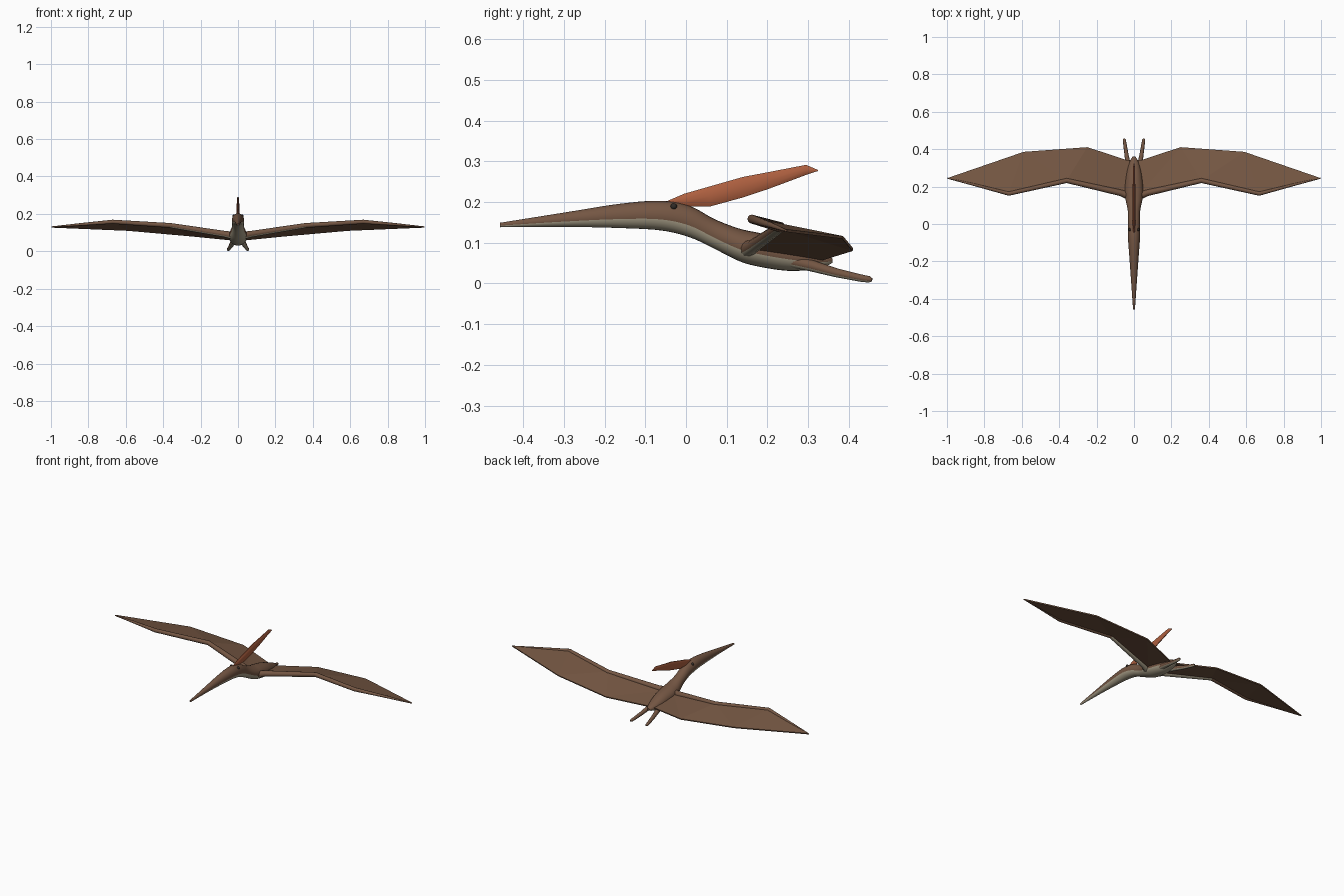
import bpy, bmesh, math
from mathutils import Vector

if "Cube" in bpy.data.objects:
    bpy.data.objects.remove(bpy.data.objects["Cube"])


def material(name, rgb):
    m = bpy.data.materials.new(name)
    m.diffuse_color = (*rgb, 1)
    m.use_nodes = True
    m.node_tree.nodes["Principled BSDF"].inputs["Base Color"].default_value = m.diffuse_color
    return m


BROWN = material("brown hide", (0.175, 0.093, 0.056))
BELLY = material("pale belly", (0.40, 0.35, 0.25))
SKIN = material("wing skin", (0.18, 0.096, 0.056))
ORANGE = material("crest orange", (0.42, 0.115, 0.05))
DARK = material("eye dark", (0.03, 0.024, 0.02))


def finish(name, bm, mats, mirror=False, smooth=40):
    bmesh.ops.recalc_face_normals(bm, faces=bm.faces)
    me = bpy.data.meshes.new(name)
    bm.to_mesh(me)
    bm.free()
    for m in mats:
        me.materials.append(m)
    ob = bpy.data.objects.new(name, me)
    bpy.context.collection.objects.link(ob)
    if mirror:
        ob.modifiers.new("mirror", 'MIRROR').use_mirror_merge = False
    if smooth:
        bpy.ops.object.select_all(action='DESELECT')
        ob.select_set(True)
        bpy.context.view_layer.objects.active = ob
        bpy.ops.object.shade_smooth_by_angle(angle=math.radians(smooth))
    return ob


def loft(name, rings, mats, sides=24, pale_below=None, pale_rings=999, **kw):
    """Skin ellipses given as (centre, side vector, up vector)."""
    bm = bmesh.new()
    loops = []
    for c, s, u in rings:
        loops.append([bm.verts.new(c + s * math.cos(a) + u * math.sin(a))
                      for a in (2 * math.pi * j / sides for j in range(sides))])
    for i, (a, b) in enumerate(zip(loops, loops[1:])):
        for j in range(sides):
            k = (j + 1) % sides
            f = bm.faces.new((a[j], a[k], b[k], b[j]))
            mid = math.sin(2 * math.pi * (j + 0.5) / sides)
            if pale_below is not None and mid < pale_below and i < pale_rings:
                f.material_index = 1
    bm.faces.new(loops[0])
    bm.faces.new(loops[-1])
    return finish(name, bm, mats, **kw)


def spline(rows, steps):
    """Catmull-Rom through rows of numbers."""
    rows = [Vector(r) for r in rows]
    out = []
    for i in range(len(rows) - 1):
        p0, p1 = rows[max(i - 1, 0)], rows[i]
        p2, p3 = rows[i + 1], rows[min(i + 2, len(rows) - 1)]
        for s in range(steps):
            t = s / steps
            out.append(0.5 * (2 * p1 + (p2 - p0) * t
                              + (2 * p0 - 5 * p1 + 4 * p2 - p3) * t * t
                              + (3 * p1 - p0 - 3 * p2 + p3) * t ** 3))
    return out + [rows[-1]]


def sections(rows):
    """Upright ellipses from (y, top, bottom, half width)."""
    return [(Vector((0, y, (t + b) / 2)), Vector((w, 0, 0)), Vector((0, 0, (t - b) / 2)))
            for y, t, b, w in rows]


def tube(rows):
    """Rings across a path of (x, y, z, radius)."""
    pts = [Vector(r[:3]) for r in rows]
    rings = []
    for i, p in enumerate(pts):
        d = (pts[min(i + 1, len(pts) - 1)] - pts[max(i - 1, 0)]).normalized()
        s = d.cross(Vector((0, 0, 1))).normalized()
        rings.append((p, s * rows[i][3], s.cross(d) * rows[i][3]))
    return rings


# Beak, head, neck, trunk and tail in one smooth skin
body = [(-0.457, 0.149, 0.138, 0.005), (-0.30, 0.174, 0.139, 0.016),
        (-0.16, 0.196, 0.136, 0.026), (-0.06, 0.203, 0.130, 0.033),
        (0.01, 0.190, 0.113, 0.032), (0.07, 0.158, 0.085, 0.033),
        (0.13, 0.135, 0.055, 0.045), (0.18, 0.124, 0.041, 0.050),
        (0.25, 0.108, 0.031, 0.044), (0.31, 0.085, 0.034, 0.032),
        (0.345, 0.070, 0.043, 0.018), (0.36, 0.061, 0.051, 0.007)]
loft("body", sections(spline(body, 5)), [BROWN, BELLY], pale_below=-0.35)

# Swept-back head crest
crest = [(-0.045, 0.203, 0.197, 0.004), (-0.005, 0.221, 0.188, 0.007),
         (0.06, 0.240, 0.188, 0.008), (0.14, 0.263, 0.210, 0.008),
         (0.20, 0.274, 0.230, 0.007), (0.295, 0.292, 0.266, 0.005),
         (0.324, 0.279, 0.276, 0.003)]
loft("crest", sections(crest), [ORANGE], sides=10)

# Wing arms: pale underneath from shoulder to wrist only
arm = [(0.015, 0.145, 0.082, 0.022), (0.07, 0.166, 0.092, 0.017), (0.36, 0.232, 0.138, 0.013),
       (0.67, 0.162, 0.158, 0.011), (0.85, 0.209, 0.143, 0.007), (0.997, 0.245, 0.130, 0.003)]
loft("wing_arms", tube(arm), [BROWN, BELLY], sides=12, pale_below=-0.3, pale_rings=2, mirror=True)

# Wing membranes: triangles from the arm to the trailing edge
bm = bmesh.new()
front = [bm.verts.new(p) for p in ((0.02, 0.15, 0.085), (0.36, 0.232, 0.138),
                                   (0.67, 0.162, 0.158), (0.997, 0.245, 0.130))]
back = [bm.verts.new(p) for p in ((0.02, 0.335, 0.060), (0.25, 0.41, 0.083), (0.59, 0.385, 0.113))]
for i in range(3):
    bm.faces.new((front[i], front[i + 1], back[min(i + 1, 2)]))
    if i < 2:
        bm.faces.new((front[i], back[i + 1], back[i]))
wing = finish("wing_membranes", bm, [SKIN], mirror=True, smooth=0)
thick = wing.modifiers.new("thickness", 'SOLIDIFY')
thick.thickness, thick.offset = 0.007, 0

# Trailing hind legs
leg = [(0.022, 0.26, 0.055, 0.016), (0.030, 0.31, 0.043, 0.014), (0.040, 0.37, 0.026, 0.011),
       (0.049, 0.43, 0.013, 0.009), (0.052, 0.45, 0.010, 0.008), (0.053, 0.457, 0.009, 0.004)]
loft("hind_legs", tube(leg), [BROWN, BELLY], sides=12, pale_below=-0.3, mirror=True)

# Eyes
bm = bmesh.new()
bmesh.ops.create_uvsphere(bm, u_segments=14, v_segments=8, radius=0.008)
bmesh.ops.translate(bm, verts=bm.verts, vec=(0.023, -0.03, 0.189))
finish("eyes", bm, [DARK], mirror=True)
